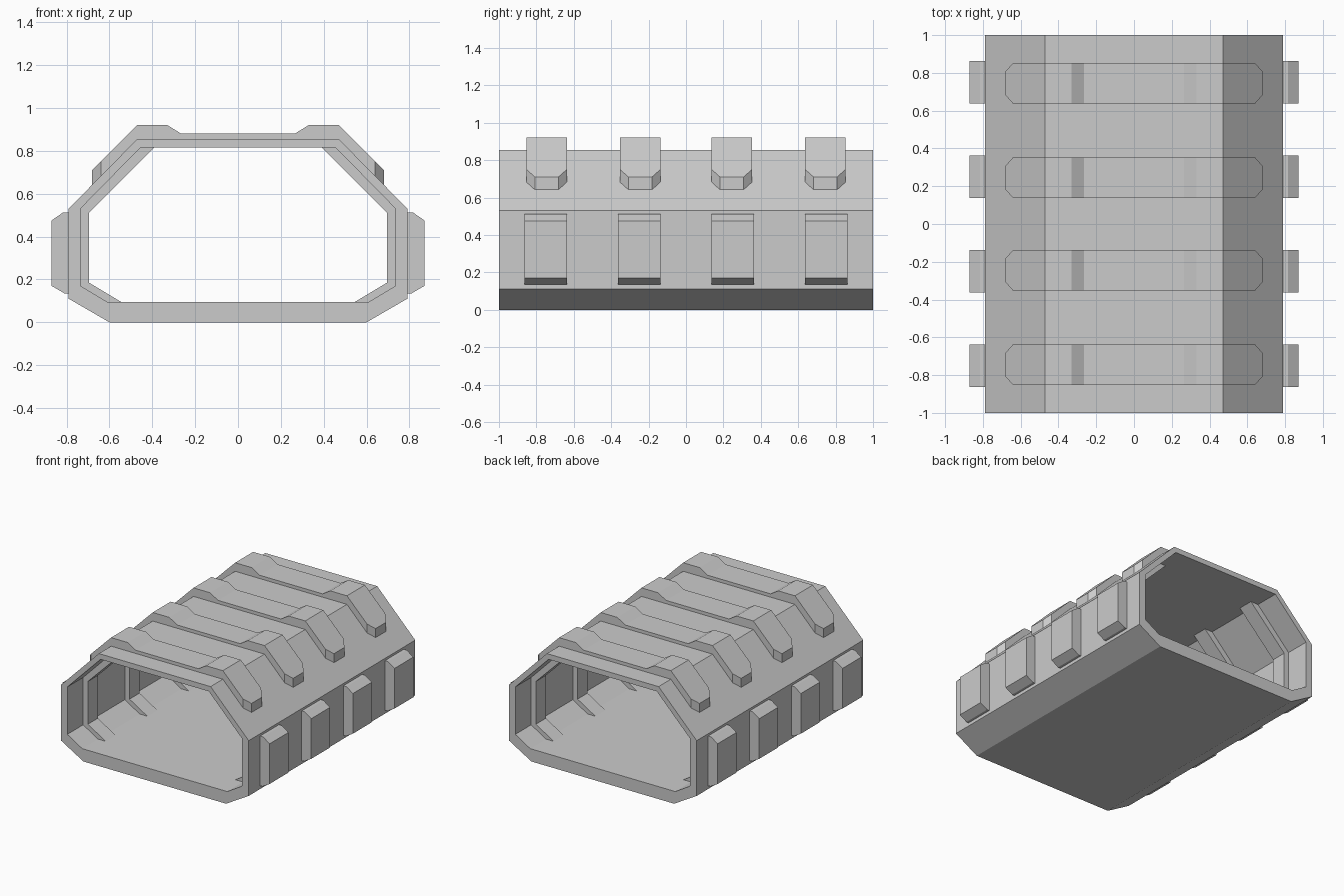
import bpy, bmesh
from mathutils import Vector

if "Cube" in bpy.data.objects:
    bpy.data.objects.remove(bpy.data.objects["Cube"])

RIB_Y = (-0.745, -0.245, 0.245, 0.745)
PAD_Y = (-0.75, -0.25, 0.25, 0.75)


def mirrored(half):
    """Close a right-hand half profile by adding its left-hand mirror."""
    return half + [(-x, z) for x, z in reversed(half)]


def finish(name, bm):
    bmesh.ops.recalc_face_normals(bm, faces=bm.faces)
    mesh = bpy.data.meshes.new(name)
    bm.to_mesh(mesh)
    bm.free()
    obj = bpy.data.objects.new(name, mesh)
    bpy.context.collection.objects.link(obj)
    return obj


def prism(profile, y, half_width):
    """Extrude an (x, z) profile along y."""
    bm = bmesh.new()
    a, b = [[bm.verts.new((x, yy, z)) for x, z in profile]
            for yy in (y - half_width, y + half_width)]
    n = len(profile)
    for i in range(n):
        j = (i + 1) % n
        bm.faces.new((a[i], a[j], b[j], b[i]))
    bm.faces.new(a)
    bm.faces.new(b[::-1])
    bmesh.ops.recalc_face_normals(bm, faces=bm.faces)
    return bm


# Hollow tunnel shell: outer and inner rings bridged at both ends
outer = mirrored([(0.60, 0), (0.79, 0.11), (0.79, 0.53), (0.47, 0.855)])
inner = mirrored([(0.61, 0.095), (0.735, 0.17), (0.735, 0.53), (0.455, 0.815)])
bm = bmesh.new()
rings = [[bm.verts.new((x, y, z)) for x, z in ring]
         for ring, y in ((outer, -1), (outer, 1), (inner, 1), (inner, -1))]
for k in range(4):
    p, q = rings[k], rings[(k + 1) % 4]
    for i in range(8):
        j = (i + 1) % 8
        bm.faces.new((p[i], p[j], q[j], q[i]))
finish("shell", bm)

# Roof straps with raised shoulders and cut corners at each tip
strap = mirrored([(0.265, 0.88), (0.33, 0.92), (0.47, 0.92), (0.68, 0.71),
                  (0.68, 0.62), (0.46, 0.84)])
# order the strap as one loop: top edge outward, then underside back
strap_loop = strap[:6] + strap[6:]
for n, y in enumerate(RIB_Y):
    bm = prism(strap_loop, y, 0.108)
    for sx in (-1, 1):
        for sy in (-1, 1):
            cut = bmesh.ops.bisect_plane(
                bm, geom=bm.verts[:] + bm.edges[:] + bm.faces[:],
                plane_co=Vector((sx * 0.68, y + sy * 0.063, 0)),
                plane_no=Vector((sx * 0.045, sy * 0.04, 0)), clear_outer=True)
            edges = [e for e in cut["geom_cut"] if isinstance(e, bmesh.types.BMEdge)]
            bmesh.ops.holes_fill(bm, edges=[e for e in bm.edges if e.is_boundary])
    finish(f"roof_strap_{n + 1}", bm)

# Side pads and inner frame ribs, on both sides
pad = [(0.77, 0.135), (0.81, 0.135), (0.87, 0.17), (0.87, 0.475),
       (0.815, 0.513), (0.77, 0.513)]
frame = [(0.545, 0.095), (0.695, 0.185), (0.695, 0.51), (0.39, 0.815),
         (0.39, 0.825), (0.46, 0.825), (0.745, 0.535), (0.745, 0.165),
         (0.61, 0.085), (0.545, 0.085)]
for side, s in (("right", 1), ("left", -1)):
    for n, y in enumerate(PAD_Y):
        finish(f"side_pad_{side}_{n + 1}",
               prism([(s * x, z) for x, z in pad], y, 0.113))
        finish(f"inner_rib_{side}_{n + 1}",
               prism([(s * x, z) for x, z in frame], y, 0.06))
